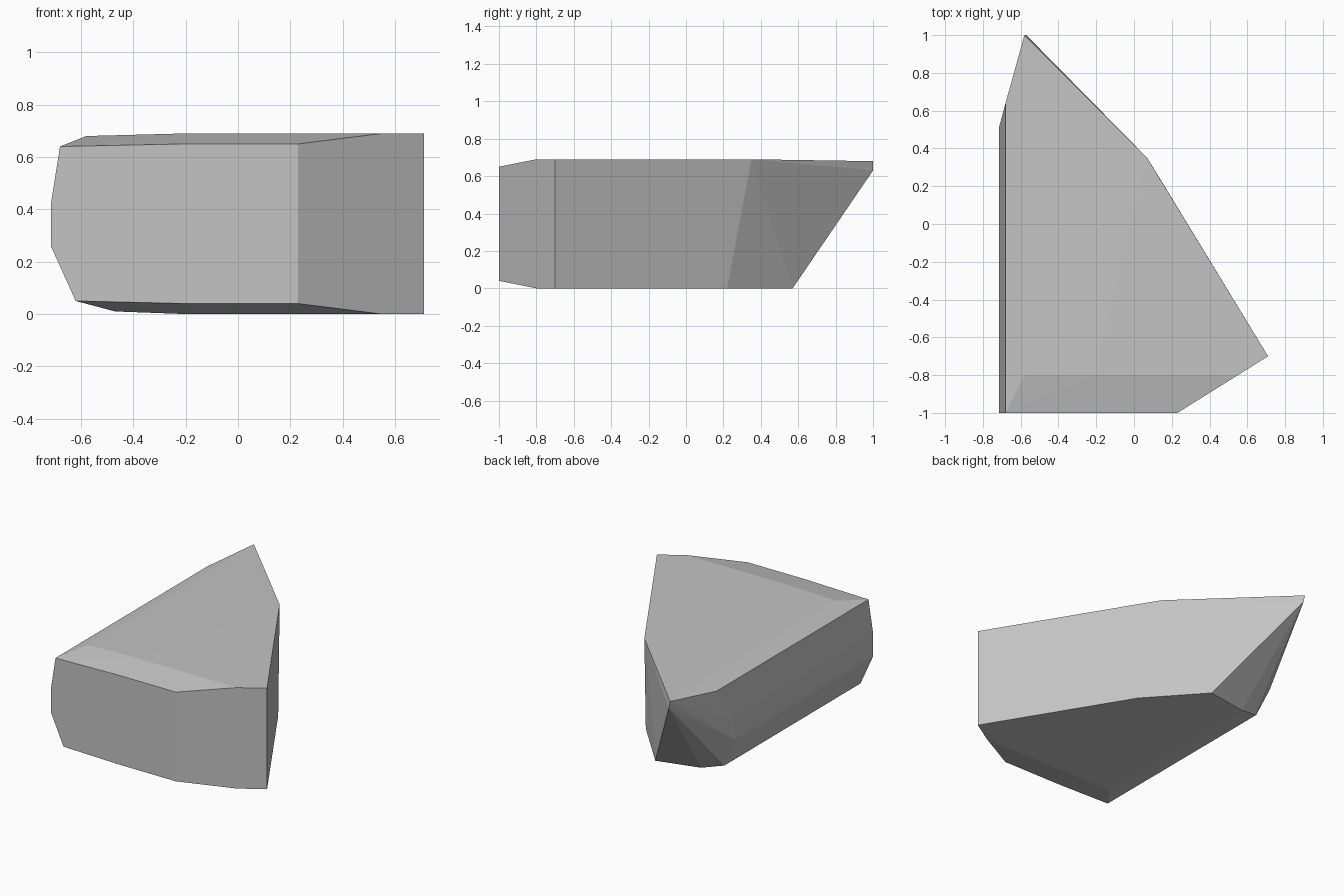
import bpy
import bmesh
import math

if "Cube" in bpy.data.objects:
    bpy.data.objects.remove(bpy.data.objects["Cube"])

stone = bpy.data.materials.new("grey stone")
stone.diffuse_color = (0.55, 0.55, 0.55, 1)
stone.use_nodes = True
stone.node_tree.nodes["Principled BSDF"].inputs["Base Color"].default_value = stone.diffuse_color

points = []

# Left side: a faceted profile (x, z) running from the front to its back end y
for x, z, back in [(-0.68, 0.64, 0.64), (-0.715, 0.42, 0.51),
                   (-0.715, 0.26, 0.49), (-0.62, 0.05, 0.47)]:
    points += [(x, -1, z), (x, back, z)]

# Front face and the chamfers above and below it
for x in (-0.2, 0.23):
    points += [(x, -1, 0.65), (x, -1, 0.04)]
for x in (-0.2, 0.55):
    points += [(x, -0.8, 0.69), (x, -0.8, 0)]
points += [(-0.58, -0.8, 0.68), (-0.47, -0.8, 0.01)]

# Right corner and the long slanting wall
points += [(0.71, -0.7, 0.69), (0.71, -0.7, 0)]
points += [(0.07, 0.35, 0.69), (0.07, 0.345, 0.63), (0.15, 0.22, 0)]

# Overhanging back tip and the undercut below it
points += [(-0.58, 1, 0.68), (-0.57, 1, 0.63)]
points += [(-0.167, 0.57, 0), (-0.47, 0.51, 0.01)]

# Wrap the corners in a faceted shell
bm = bmesh.new()
for p in points:
    bm.verts.new(p)
bmesh.ops.convex_hull(bm, input=bm.verts[:])
loose = [v for v in bm.verts if not v.link_faces]
bmesh.ops.delete(bm, geom=loose, context='VERTS')
bmesh.ops.dissolve_limit(bm, angle_limit=math.radians(0.3),
                         verts=bm.verts[:], edges=bm.edges[:])
bmesh.ops.recalc_face_normals(bm, faces=bm.faces[:])

mesh = bpy.data.meshes.new("rock")
bm.to_mesh(mesh)
bm.free()
mesh.materials.append(stone)
rock = bpy.data.objects.new("rock", mesh)
bpy.context.collection.objects.link(rock)
